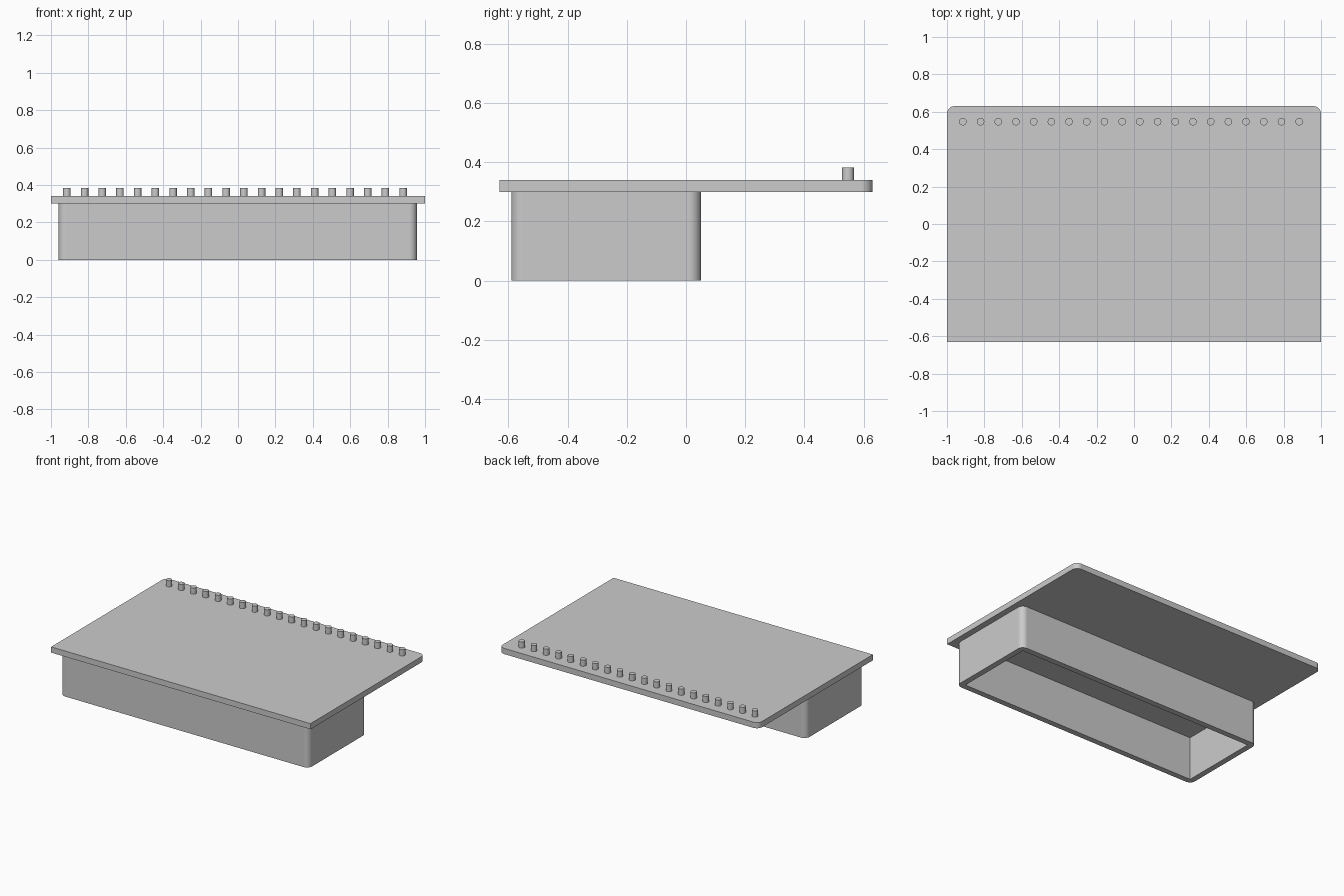
import bpy
import bmesh

default = bpy.data.objects.get("Cube")
if default:
    bpy.data.objects.remove(default, do_unlink=True)

GREY = (0.6, 0.6, 0.6, 1.0)
grey = bpy.data.materials.new("plain grey")
grey.use_nodes = True
grey.diffuse_color = GREY
grey.node_tree.nodes["Principled BSDF"].inputs["Base Color"].default_value = GREY


def finish(name, bm):
    """Turn a bmesh into a grey object."""
    mesh = bpy.data.meshes.new(name)
    bm.to_mesh(mesh)
    bm.free()
    mesh.materials.append(grey)
    obj = bpy.data.objects.new(name, mesh)
    bpy.context.collection.objects.link(obj)
    return obj


def activate(obj):
    bpy.ops.object.select_all(action='DESELECT')
    obj.select_set(True)
    bpy.context.view_layer.objects.active = obj


def smooth(obj):
    """Smooth the rounded corners, keeping edges sharp and flats flat."""
    activate(obj)
    bpy.ops.object.shade_smooth_by_angle(angle=0.6)
    weighted = obj.modifiers.new("flat_faces", 'WEIGHTED_NORMAL')
    weighted.keep_sharp = True


def block(name, low, high, radius=0.0, rounded=lambda co: True):
    """Box between two corners, with chosen upright edges rounded."""
    bm = bmesh.new()
    bmesh.ops.create_cube(bm, size=1)
    for v in bm.verts:
        for i in range(3):
            v.co[i] = low[i] if v.co[i] < 0 else high[i]
    if radius:
        edges = [e for e in bm.edges
                 if abs(e.verts[0].co.z - e.verts[1].co.z) > 0.01
                 and rounded(e.verts[0].co)]
        bmesh.ops.bevel(bm, geom=edges, offset=radius, segments=8,
                        profile=0.5, affect='EDGES')
    return finish(name, bm)


# Flat top plate, rounded only at the back corners
plate = block("top_plate", (-1, -0.63, 0.30), (1, 0.63, 0.34),
              0.04, lambda co: co.y > 0)
smooth(plate)

# Housing walls under the front half, hollow right up to the plate
housing = block("housing", (-0.96, -0.59, 0), (0.957, 0.05, 0.30), 0.04)
cutter = block("housing_cutter", (-0.92, -0.55, -0.1), (0.917, 0.01, 0.4))
cutter.hide_render = True
hollow = housing.modifiers.new("hollow", 'BOOLEAN')
hollow.operation = 'DIFFERENCE'
hollow.solver = 'EXACT'
hollow.object = cutter
activate(housing)
bpy.ops.object.modifier_apply(modifier=hollow.name)
bpy.data.objects.remove(cutter, do_unlink=True)
smooth(housing)

# Row of pegs along the back edge
PEGS = 20
for i in range(PEGS):
    bm = bmesh.new()
    bmesh.ops.create_cone(bm, cap_ends=True, segments=32,
                          radius1=0.02, radius2=0.02, depth=0.043)
    x = -0.915 + 1.798 * i / (PEGS - 1)
    bmesh.ops.translate(bm, verts=bm.verts, vec=(x, 0.547, 0.3615))
    smooth(finish(f"peg_{i + 1}", bm))
